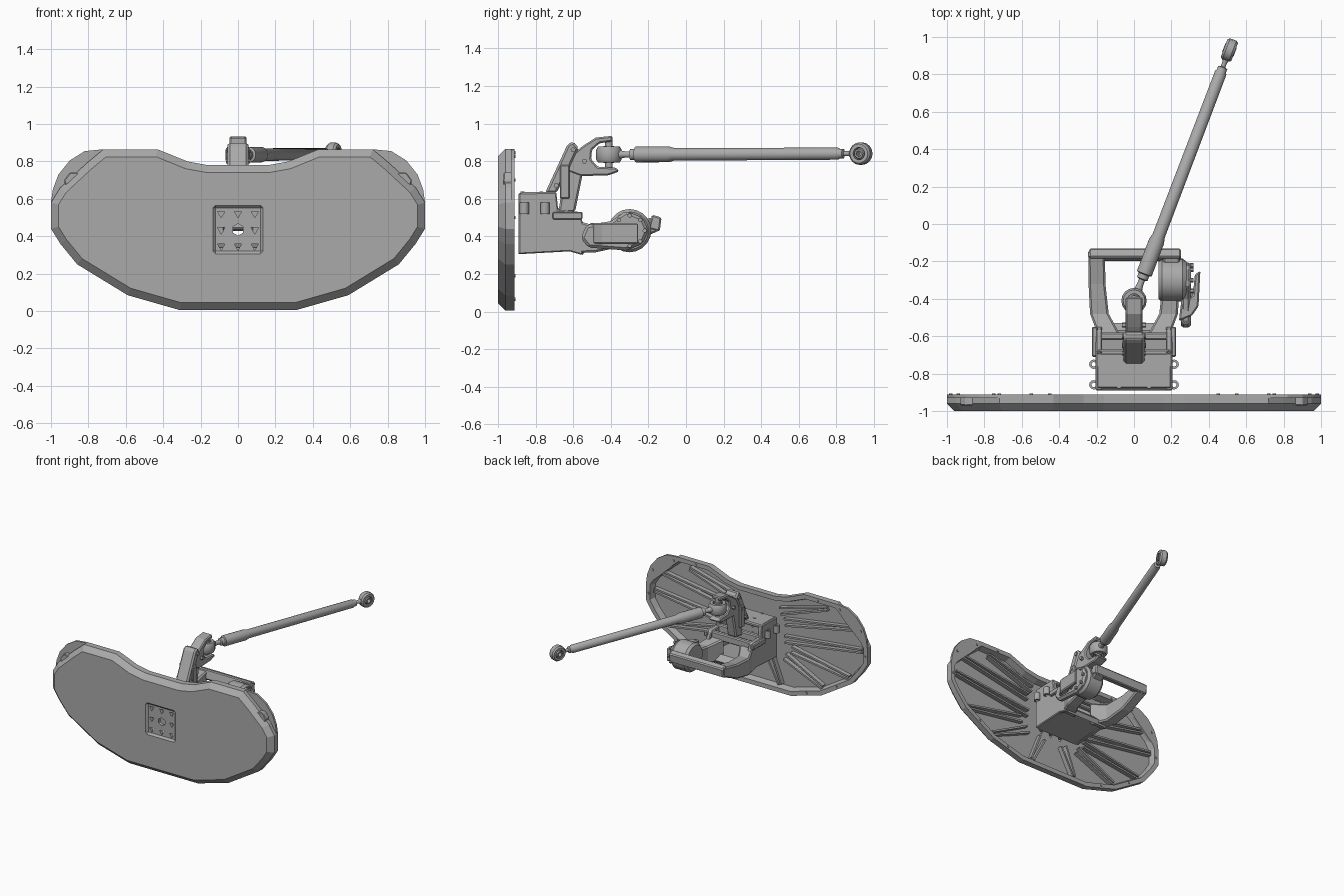
import bpy, bmesh, math
from mathutils import Vector, Matrix

cube = bpy.data.objects.get("Cube")
if cube:
    bpy.data.objects.remove(cube, do_unlink=True)

grey = bpy.data.materials.new("plain_grey")
grey.use_nodes = True
grey.diffuse_color = (.4, .4, .4, 1)
grey.node_tree.nodes["Principled BSDF"].inputs["Base Color"].default_value = (.4, .4, .4, 1)


def finish(name, bm, bevel=0, smooth=False):
    bmesh.ops.recalc_face_normals(bm, faces=bm.faces)
    mesh = bpy.data.meshes.new(name)
    bm.to_mesh(mesh)
    bm.free()
    mesh.materials.append(grey)
    ob = bpy.data.objects.new(name, mesh)
    bpy.context.collection.objects.link(ob)
    if bevel:
        mod = ob.modifiers.new("Bevel", 'BEVEL')
        mod.width, mod.segments, mod.limit_method = bevel, 1, 'ANGLE'
    if smooth:
        bpy.ops.object.select_all(action='DESELECT')
        ob.select_set(True)
        bpy.context.view_layer.objects.active = ob
        bpy.ops.object.shade_smooth_by_angle(angle=math.radians(35))
    return ob


def loft(bm, rings):
    """Skin a list of closed rings and cap both ends."""
    loops = [[bm.verts.new(p) for p in r] for r in rings]
    for a, b in zip(loops, loops[1:]):
        for i in range(len(a)):
            j = (i + 1) % len(a)
            bm.faces.new((a[i], a[j], b[j], b[i]))
    bm.faces.new(loops[0])
    bm.faces.new(loops[-1])


def place(p, axis, t):
    v = list(p)
    v.insert(axis, t)
    return v


def prism(name, pts, axis, lo, hi, bevel=0):
    bm = bmesh.new()
    loft(bm, [[place(p, axis, t) for p in pts] for t in (lo, hi)])
    return finish(name, bm, bevel)


def box(name, lo, hi, bevel=0):
    return prism(name, [(lo[0], lo[1]), (hi[0], lo[1]), (hi[0], hi[1]), (lo[0], hi[1])],
                 2, lo[2], hi[2], bevel)


def lathe(name, start, direction, profile, sides=20, closed=False):
    """Spin (radius, distance) pairs about an axis; closed makes a ring."""
    d = Vector(direction).normalized()
    rot = d.to_track_quat('Z', 'Y').to_matrix()
    bm = bmesh.new()
    rings = [[Vector(start) + rot @ Vector((r * math.cos(a), r * math.sin(a), h))
              for a in (math.tau * i / sides for i in range(sides))] for r, h in profile]
    if closed:
        rings.append(rings[0])
    loft(bm, rings)
    if closed:
        bm.faces.ensure_lookup_table()
        bmesh.ops.delete(bm, geom=list(bm.faces[-2:]), context='FACES_ONLY')
        bmesh.ops.remove_doubles(bm, verts=bm.verts, dist=.0001)
    return finish(name, bm, smooth=True)


def beam(name, stations, bevel=.01):
    """Box-section arm along y: x, y, z, half width, half height."""
    bm = bmesh.new()
    loft(bm, [[(x + sx * w, y, z + sz * h) for sx, sz in ((-1, -1), (1, -1), (1, 1), (-1, 1))]
              for x, y, z, w, h in stations])
    return finish(name, bm, bevel)


def inset(pts, d):
    out = []
    for i, p in enumerate(pts):
        a, b, c = (Vector(q) for q in (pts[i - 1], p, pts[(i + 1) % len(pts)]))
        e, f = (b - a).normalized(), (c - b).normalized()
        n, m = Vector((e.y, -e.x)), Vector((f.y, -f.x))
        out.append(b + (n + m) * d / (1 + n.dot(m)))
    return out


def both(pts):
    return pts + [(-x, z) for x, z in reversed(pts)]


# Wide tray: chamfered front, raised rim and hollow back
half = [(.16, .78), (.27, .80), (.43, .865), (.72, .865), (.81, .79), (.95, .66),
        (1, .58), (1, .44), (.95, .36), (.86, .25), (.59, .085), (.31, .005)]
outline = both(half)
bm = bmesh.new()
loft(bm, [[(p[0], y, p[1]) for p in inset(outline, d)] for d, y in
          ((.04, -1), (0, -.96), (0, -.912), (.035, -.912), (.05, -.96))])
tray = finish("tray", bm)

# Square front socket and its triangular holes
socket = box("socket_cutter", (-.14, -1.1, .3), (.14, -.985, .57), .02)
bm = bmesh.new()
for i in (-1, 0, 1):
    for j in (-1, 0, 1):
        n, r = (6, .032) if i == j == 0 else (3, .023)
        loft(bm, [[(i * .09 + r * math.sin(math.tau * k / n + math.pi), y,
                    .435 + j * .087 + r * math.cos(math.tau * k / n + math.pi))
                   for k in range(n)] for y in (-1.1, -.94)])
holes = finish("hole_cutter", bm)
for cutter in (socket, holes):
    mod = tray.modifiers.new("Cut", 'BOOLEAN')
    mod.operation, mod.object = 'DIFFERENCE', cutter
    cutter.hide_render = True
    cutter.hide_set(True)

# Rounded corner flanges, gussets and back ribs on both halves
flange = [(.72, .865), (.82, .855), (.9, .805), (.96, .73), (.99, .65), (1, .58),
          (.93, .62), (.77, .77)]
ribs = [((.2, .66), (.62, .79)), ((.24, .58), (.86, .69)), ((.24, .44), (.94, .53)),
        ((.3, .37), (.82, .28)), ((.24, .3), (.58, .14)), ((.1, .28), (.2, .06))]
for s, side in ((1, "left"), (-1, "right")):
    prism("corner_flange_" + side, [(s * x, z) for x, z in flange], 1, -.93, -.912)
    prism("corner_gusset_" + side, [(s * x, z) for x, z in
          ((.83, .74), (.9, .74), (.93, .7), (.92, .66))], 1, -.97, -.925, .005)
    for k, (p, q) in enumerate(ribs):
        a, b = Vector((s * p[0], p[1])), Vector((s * q[0], q[1]))
        n = (b - a).normalized().orthogonal()
        for e in (-1, 1):
            c, d = a + n * e * .026, b + n * e * .012
            prism(f"tray_rib_{side}_{k}", [c + n * .007, d + n * .007, d - n * .007, c - n * .007],
                  1, -.965, -.925)
    for x, z in ((.55, .845), (.75, .825), (.94, .7), (.98, .5), (.72, .19), (.45, .065)):
        lathe("rim_bolt_" + side, (s * x, -.914, z), (0, 1, 0), [(.01, 0), (.01, .008)], 6)

# Mounting bracket: plate, floor, deck and cheeks
bracket_plate = box("bracket_plate", (-.2, -.89, .31), (.2, -.86, .63), .01)
mod = bracket_plate.modifiers.new("Cut", 'BOOLEAN')
holes.scale.y = 1
mod.operation, mod.object = 'DIFFERENCE', holes
for v in holes.data.vertices:
    if v.co.y > -1:
        v.co.y = -.8
prism("bracket_floor", [(-.89, .305), (-.58, .33), (-.55, .3), (-.53, .33), (-.57, .37),
                        (-.89, .34)], 0, -.18, .18)
box("bracket_deck", (-.2, -.88, .605), (.2, -.69, .635), .008)
cheek = [(-.89, .305), (-.62, .32), (-.55, .3), (-.54, .45), (-.57, .53), (-.68, .54),
         (-.69, .635), (-.89, .63)]
for s, side in ((1, "left"), (-1, "right")):
    lo, hi = sorted((s * .17, s * .205))
    prism("bracket_cheek_" + side, cheek, 0, lo, hi, .006)
    for y in (-.86, -.75):
        lathe("bracket_lug_" + side, (s * .215, y, .55), (0, 0, 1),
              [(.012, -.03), (.025, -.03), (.025, .03), (.012, .03)], 12, True)
    box("cheek_rail_" + side, (s * .21 - .015, -.71, .49), (s * .21 + .015, -.55, .53), .006)
for y, z in ((-.69, .52), (-.6, .5)):
    box("bracket_crossbar", (-.19, y - .02, z - .03), (.19, y + .02, z + .03), .008)
for x in (-.08, .08):
    for y in (-.87, -.77):
        lathe("deck_bolt", (x, y, .63), (0, 0, 1), [(.012, 0), (.012, .009)], 6)

# U-shaped lower frame
for s, side in ((1, "left"), (-1, "right")):
    beam("frame_arm_" + side, [(s * .13, -.6, .4, .06, .09), (s * .185, -.48, .385, .05, .07),
                               (s * .198, -.32, .41, .045, .06), (s * .2, -.14, .47, .045, .038)])
prism("frame_crossbar", [(-.2, .44), (-.14, .425), (-.13, .5), (-.18, .515)], 0, -.24, .25, .008)

# Pivot drum, its cover and the outer hook on one arm
lathe("pivot_drum", (.13, -.3, .43), (1, 0, 0), [(.1, 0), (.115, .02), (.115, .13), (.1, .15)], 20)
prism("drum_cover", [(-.56, .39), (-.52, .34), (-.32, .325), (-.23, .36), (-.2, .43), (-.23, .5),
                     (-.32, .535), (-.4, .48), (-.53, .46)], 0, .25, .305, .015)
for k in range(8):
    a = math.tau * k / 8
    lathe("drum_bolt", (.3, -.3 + .08 * math.cos(a), .43 + .08 * math.sin(a)), (1, 0, 0),
          [(.012, 0), (.012, .018)], 6)
prism("side_hook", [(.24, -.52), (.31, -.49), (.345, -.44), (.355, -.25), (.325, -.27),
                    (.315, -.38), (.25, -.43)], 2, .36, .47, .008)

# Upright arm and open fork
prism("upright", [(-.75, .63), (-.69, .63), (-.63, .74), (-.57, .87), (-.6, .905), (-.63, .89)],
      0, -.055, .055, .012)
prism("fork_stem", [(-.68, .52), (-.59, .53), (-.55, .73), (-.61, .77), (-.65, .72)],
      0, -.04, .04, .01)
prism("fork", [(-.64, .75), (-.56, .72), (-.41, .725), (-.355, .745), (-.37, .765), (-.47, .77),
               (-.505, .81), (-.5, .86), (-.46, .895), (-.39, .905), (-.39, .935), (-.48, .925),
               (-.55, .88), (-.6, .84)], 0, -.045, .045, .008)
for s in (-1, 1):
    box("upright_strap", (s * .05 - .012, -.67, .6), (s * .05 + .012, -.62, .78), .006)
    for y, z in ((-.69, .67), (-.65, .75), (-.6, .86), (-.54, .8)):
        lathe("fork_bolt", (s * .04, y, z), (s, 0, 0), [(.014, 0), (.014, .025)], 6)
lathe("fork_pin", (0, -.41, .74), (0, 0, 1), [(.02, 0), (.02, .18)], 12)

# Slanted strut with an eye at each end
near, far = Vector((0, -.41, .835)), Vector((.51, .93, .84))
way = (far - near).normalized()
across = way.cross(Vector((0, 0, 1)))
length = (far - near).length
lathe("strut", near, way, [(.025, .05), (.017, .09), (.017, .12), (.03, .125), (.03, .15),
      (.042, .155), (.042, .34), (.034, .37), (.032, length - .13), (.026, length - .12),
      (.026, length - .1), (.013, length - .095), (.013, length - .07), (.022, length - .045)])
for name, c, axis, r, w in (("near", near, Vector((0, 0, 1)), .068, .042),
                            ("far", far, across, .06, .03)):
    lathe(name + "_eye", c, axis, [(r * .55, -w), (r * .85, -w), (r, -w * .6), (r, w * .6),
                                   (r * .85, w), (r * .55, w)], 16, True)
    lathe(name + "_ball", c, axis, [(r * .25, -w * 1.1), (r * .4, -w * 1.1), (r * .57, 0),
                                    (r * .4, w * 1.1), (r * .25, w * 1.1)], 16, True)
